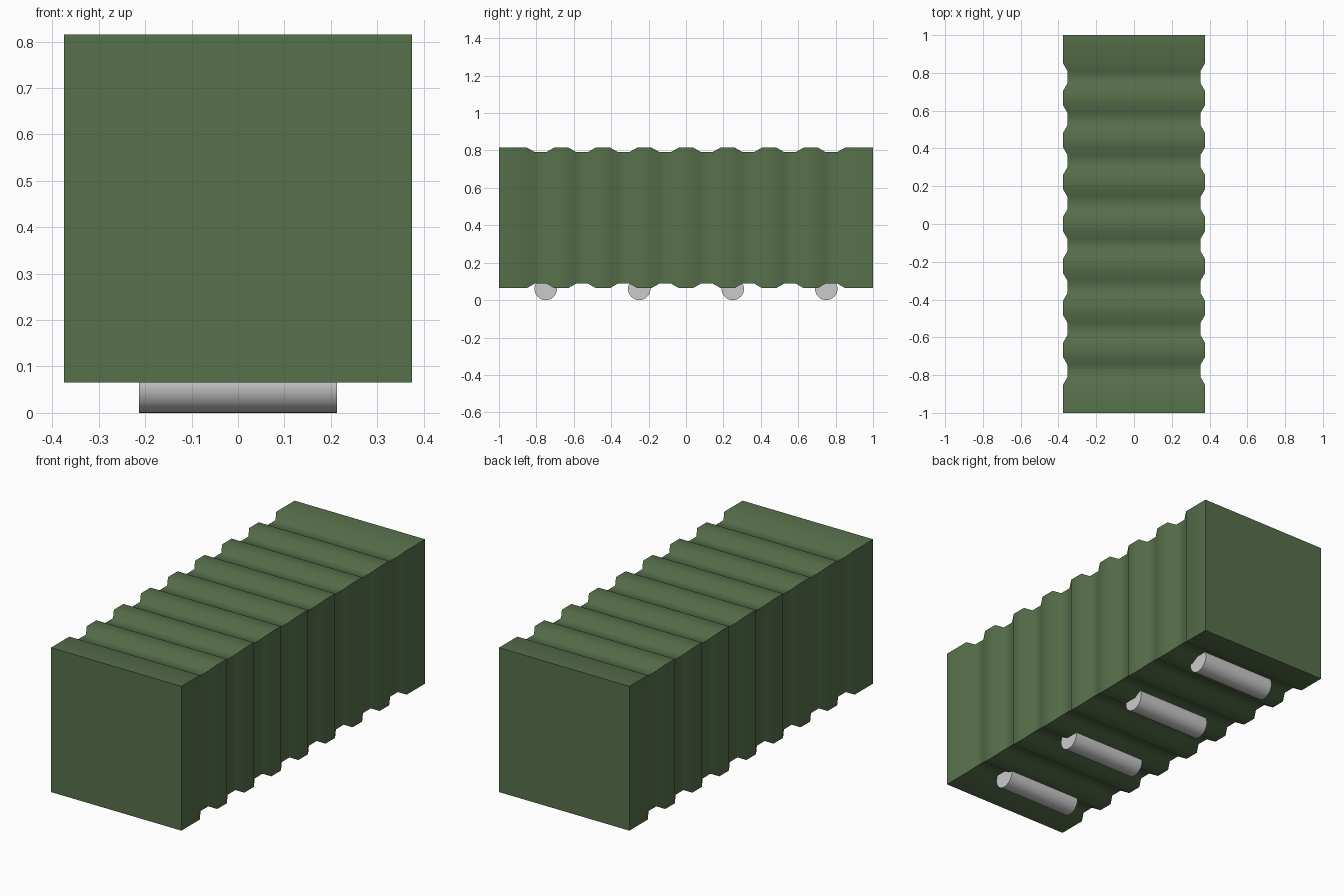
import bpy, bmesh, math

if "Cube" in bpy.data.objects:
    bpy.data.objects.remove(bpy.data.objects["Cube"])

HALF, DEPTH, MID = 0.375, 0.023, 0.44
PERIOD, GROOVES = 2 / 9, 8


def smooth(obj, angle):
    bpy.ops.object.select_all(action='DESELECT')
    obj.select_set(True)
    bpy.context.view_layer.objects.active = obj
    bpy.ops.object.shade_smooth_by_angle(angle=math.radians(angle))


# Lengthwise profile: (y, half width) with evenly spaced grooves
profile = [(-1, HALF)]
for i in range(GROOVES):
    c = (i - (GROOVES - 1) / 2) * PERIOD
    profile += [(c - 0.072, HALF), (c - 0.032, HALF - DEPTH),
                (c + 0.032, HALF - DEPTH), (c + 0.072, HALF)]
profile.append((1, HALF))

# Corrugated body: square rings bridged along y
bm = bmesh.new()
rings = [[bm.verts.new((sx * h, y, MID + sz * h))
          for sx, sz in ((-1, -1), (1, -1), (1, 1), (-1, 1))]
         for y, h in profile]
for a, b in zip(rings, rings[1:]):
    for k in range(4):
        n = (k + 1) % 4
        bm.faces.new((a[k], a[n], b[n], b[k]))
bm.faces.new(rings[0])
bm.faces.new(rings[-1])
bmesh.ops.recalc_face_normals(bm, faces=bm.faces)
mesh = bpy.data.meshes.new("container_body")
bm.to_mesh(mesh)
bm.free()
body = bpy.data.objects.new("container_body", mesh)
bpy.context.collection.objects.link(body)
green = bpy.data.materials.new("dull_green")
green.diffuse_color = (0.095, 0.16, 0.07, 1)
green.use_nodes = True
green.node_tree.nodes["Principled BSDF"].inputs["Base Color"].default_value = green.diffuse_color
mesh.materials.append(green)
smooth(body, 35)

# Rollers set into the underside
for i in range(4):
    bpy.ops.mesh.primitive_cylinder_add(
        vertices=32, radius=0.06, depth=0.426,
        location=(0, -0.75 + 0.5 * i, 0.06), rotation=(0, math.pi / 2, 0))
    roller = bpy.context.object
    roller.name = f"roller_{i + 1}"
    smooth(roller, 35)
